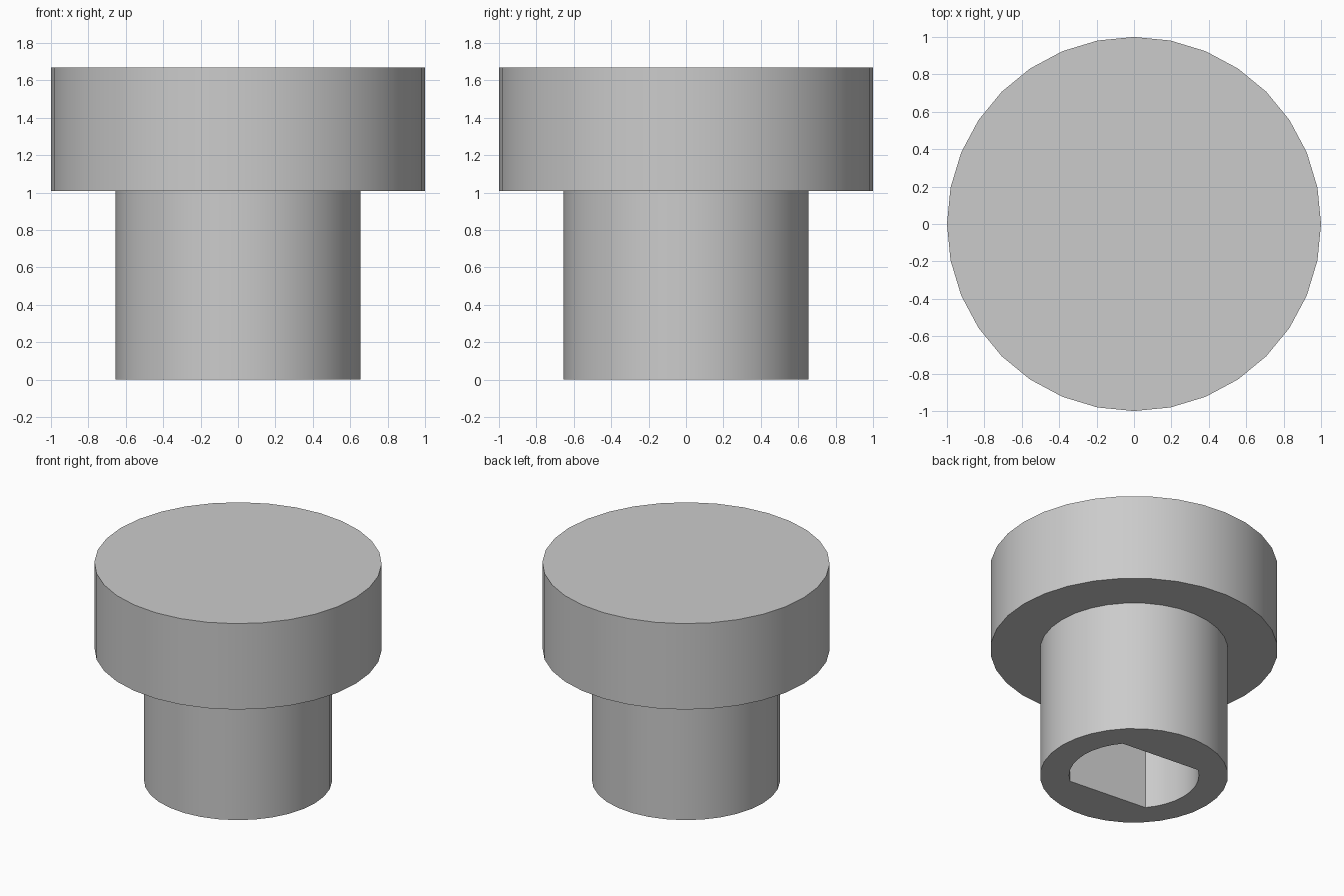
import bpy
import bmesh
from math import sin, cos, radians

if "Cube" in bpy.data.objects:
    bpy.data.objects.remove(bpy.data.objects["Cube"])

HEAD_RADIUS, STEM_RADIUS, BORE_RADIUS = 1.0, 0.655, 0.452
STEM_TOP, HEAD_TOP = 1.01, 1.67
BORE_TURN = -5   # degrees the shaft hole is turned about z

grey = bpy.data.materials.new("plain_grey")
grey.use_nodes = True
colour = (0.6, 0.6, 0.6, 1)
grey.diffuse_color = colour
grey.node_tree.nodes["Principled BSDF"].inputs["Base Color"].default_value = colour


def cylinder(name, radius, bottom, top):
    bpy.ops.mesh.primitive_cylinder_add(
        vertices=32, radius=radius, depth=top - bottom,
        location=(0, 0, (bottom + top) / 2))
    obj = bpy.context.object
    obj.name = name
    obj.data.materials.append(grey)
    return obj


def smooth(obj):
    bpy.ops.object.select_all(action="DESELECT")
    obj.select_set(True)
    bpy.context.view_layer.objects.active = obj
    bpy.ops.object.shade_smooth_by_angle(angle=radians(30))


def double_d_prism(name, radius, bottom, top):
    # Two opposite quarter arcs joined by two parallel flats
    angles = [centre + a for centre in (0, 180) for a in range(-45, 46, 10)]
    bm = bmesh.new()
    ring = [bm.verts.new((radius * cos(radians(a + BORE_TURN)),
                          radius * sin(radians(a + BORE_TURN)), bottom))
            for a in angles]
    face = bm.faces.new(ring)
    grown = bmesh.ops.extrude_face_region(bm, geom=[face])["geom"]
    for v in grown:
        if isinstance(v, bmesh.types.BMVert):
            v.co.z = top
    bmesh.ops.recalc_face_normals(bm, faces=bm.faces)
    mesh = bpy.data.meshes.new(name)
    bm.to_mesh(mesh)
    bm.free()
    mesh.materials.append(grey)
    obj = bpy.data.objects.new(name, mesh)
    bpy.context.collection.objects.link(obj)
    return obj


# Wide round head
head = cylinder("knob_head", HEAD_RADIUS, STEM_TOP, HEAD_TOP)
smooth(head)

# Narrow stem with a double-flat shaft hole
stem = cylinder("knob_stem", STEM_RADIUS, 0, STEM_TOP)
cutter = double_d_prism("shaft_hole_cutter", BORE_RADIUS, -0.1, STEM_TOP + 0.1)
cutter.hide_render = True
cut = stem.modifiers.new("shaft_hole", "BOOLEAN")
cut.operation = "DIFFERENCE"
cut.solver = "EXACT"
cut.object = cutter
bpy.context.view_layer.objects.active = stem
bpy.ops.object.modifier_apply(modifier=cut.name)
bpy.data.objects.remove(cutter)
smooth(stem)
